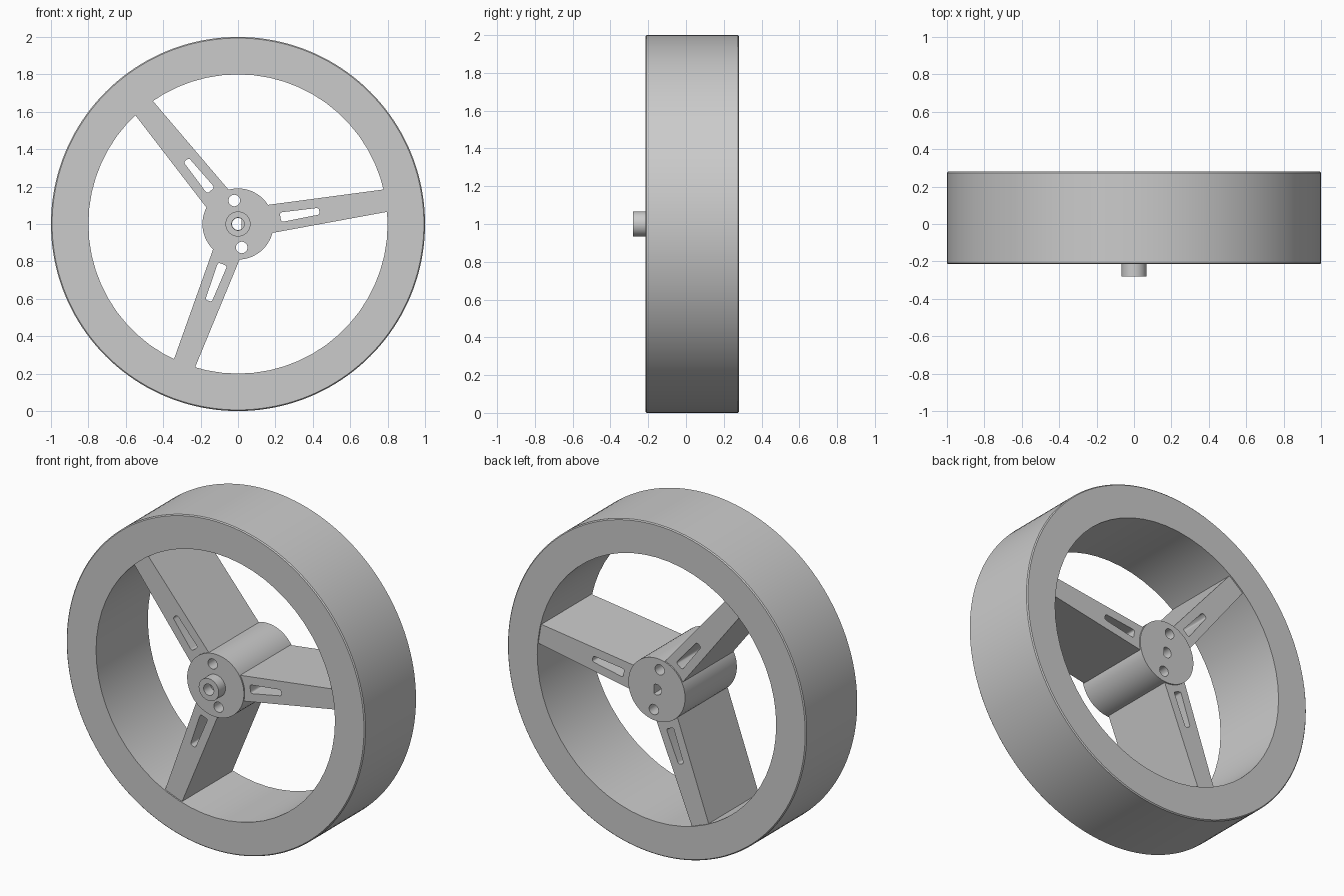
import bpy
import bmesh
import math
from mathutils import Matrix, Vector

cube = bpy.data.objects.get("Cube")
if cube:
    bpy.data.objects.remove(cube, do_unlink=True)

FRONT, BACK = -0.215, 0.28
CENTRE = Vector((0, 0, 1))

grey = bpy.data.materials.new("light_grey")
grey.use_nodes = True
grey.diffuse_color = (0.6, 0.6, 0.6, 1)
grey.node_tree.nodes["Principled BSDF"].inputs["Base Color"].default_value = (0.6, 0.6, 0.6, 1)


def circle(radius, sides, x=0, y=0):
    return [(x + radius * math.cos(math.tau * i / sides),
             y + radius * math.sin(math.tau * i / sides)) for i in range(sides)]


def rounded(points, radius, steps=5):
    """Round every corner of a polygon with a short curve."""
    out = []
    for i, p in enumerate(points):
        p = Vector(p)
        a = p + (Vector(points[i - 1]) - p).normalized() * radius
        b = p + (Vector(points[(i + 1) % len(points)]) - p).normalized() * radius
        for k in range(steps + 1):
            t = k / steps
            out.append(tuple(a * (1 - t) ** 2 + p * 2 * t * (1 - t) + b * t * t))
    return out


def add_object(name, bm, smooth=True):
    bmesh.ops.remove_doubles(bm, verts=bm.verts, dist=1e-5)
    bmesh.ops.recalc_face_normals(bm, faces=bm.faces)
    mesh = bpy.data.meshes.new(name)
    bm.to_mesh(mesh)
    bm.free()
    mesh.materials.append(grey)
    obj = bpy.data.objects.new(name, mesh)
    bpy.context.collection.objects.link(obj)
    bpy.ops.object.select_all(action='DESELECT')
    obj.select_set(True)
    bpy.context.view_layer.objects.active = obj
    if smooth:
        bpy.ops.object.shade_smooth_by_angle(angle=math.radians(35))
    return obj


def plate(name, loops, front, back, angle=0):
    """Extrude an outline with holes from front to back, turned about the axle."""
    curve = bpy.data.curves.new(name + "_outline", 'CURVE')
    curve.dimensions = '2D'
    curve.fill_mode = 'BOTH'
    curve.extrude = (back - front) / 2
    for loop in loops:
        spline = curve.splines.new('POLY')
        spline.points.add(len(loop) - 1)
        for point, (x, y) in zip(spline.points, loop):
            point.co = (x, y, 0, 1)
        spline.use_cyclic_u = True
    helper = bpy.data.objects.new(name + "_outline", curve)
    bpy.context.collection.objects.link(helper)
    deps = bpy.context.evaluated_depsgraph_get()
    mesh = bpy.data.meshes.new_from_object(helper.evaluated_get(deps))
    bm = bmesh.new()
    bm.from_mesh(mesh)
    bpy.data.objects.remove(helper, do_unlink=True)
    bpy.data.meshes.remove(mesh)
    bmesh.ops.rotate(bm, verts=bm.verts, matrix=Matrix.Rotation(angle, 3, 'Z'))
    for v in bm.verts:
        x, y, z = v.co
        v.co = (x, z + (front + back) / 2, y + CENTRE.z)
    return add_object(name, bm)


def lathe(name, profile, sides):
    """Spin a closed (radius, y) profile about the axle."""
    bm = bmesh.new()
    verts = [bm.verts.new((r, y, CENTRE.z)) for r, y in profile]
    edges = [bm.edges.new((verts[i - 1], verts[i])) for i in range(len(verts))]
    bmesh.ops.spin(bm, geom=verts + edges, cent=CENTRE, axis=(0, 1, 0),
                   angle=math.tau, steps=sides, use_merge=True)
    return add_object(name, bm)


# Tyre with a slightly broken outer edge, and the inner rim ring
edge = 0.006
lathe("tyre", [(0.835, FRONT), (1 - edge, FRONT), (1, FRONT + edge),
               (1, BACK - edge), (1 - edge, BACK), (0.835, BACK)], 160)
lathe("inner_rim", [(0.8, FRONT), (0.837, FRONT), (0.837, BACK), (0.8, BACK)], 60)

# Hub drum with a D-shaped shaft hole and two pin holes
shaft = [(min(x, 0.019), y) for x, y in circle(0.032, 32)]
pins = [circle(0.031, 24, 0.127 * math.cos(a), 0.127 * math.sin(a))
        for a in (math.radians(99), math.radians(279))]
plate("hub", [circle(0.19, 64), shaft] + pins, FRONT, BACK)

# Shaft collar on the front of the hub
plate("shaft_collar", [circle(0.067, 40), circle(0.034, 32)], -0.28, FRONT)

# Three tapered spokes with lightening slots
spoke = [(0.17, -0.076), (0.815, -0.06), (0.815, 0.06), (0.17, 0.076)]
slot = rounded([(0.23, -0.026), (0.44, -0.018), (0.44, 0.018), (0.23, 0.026)], 0.014)
for i, name in enumerate(("left_spoke", "upper_right_spoke", "lower_right_spoke")):
    plate(name, [spoke, slot], FRONT + 0.008, BACK - 0.008,
          math.radians(9 + 120 * i))
